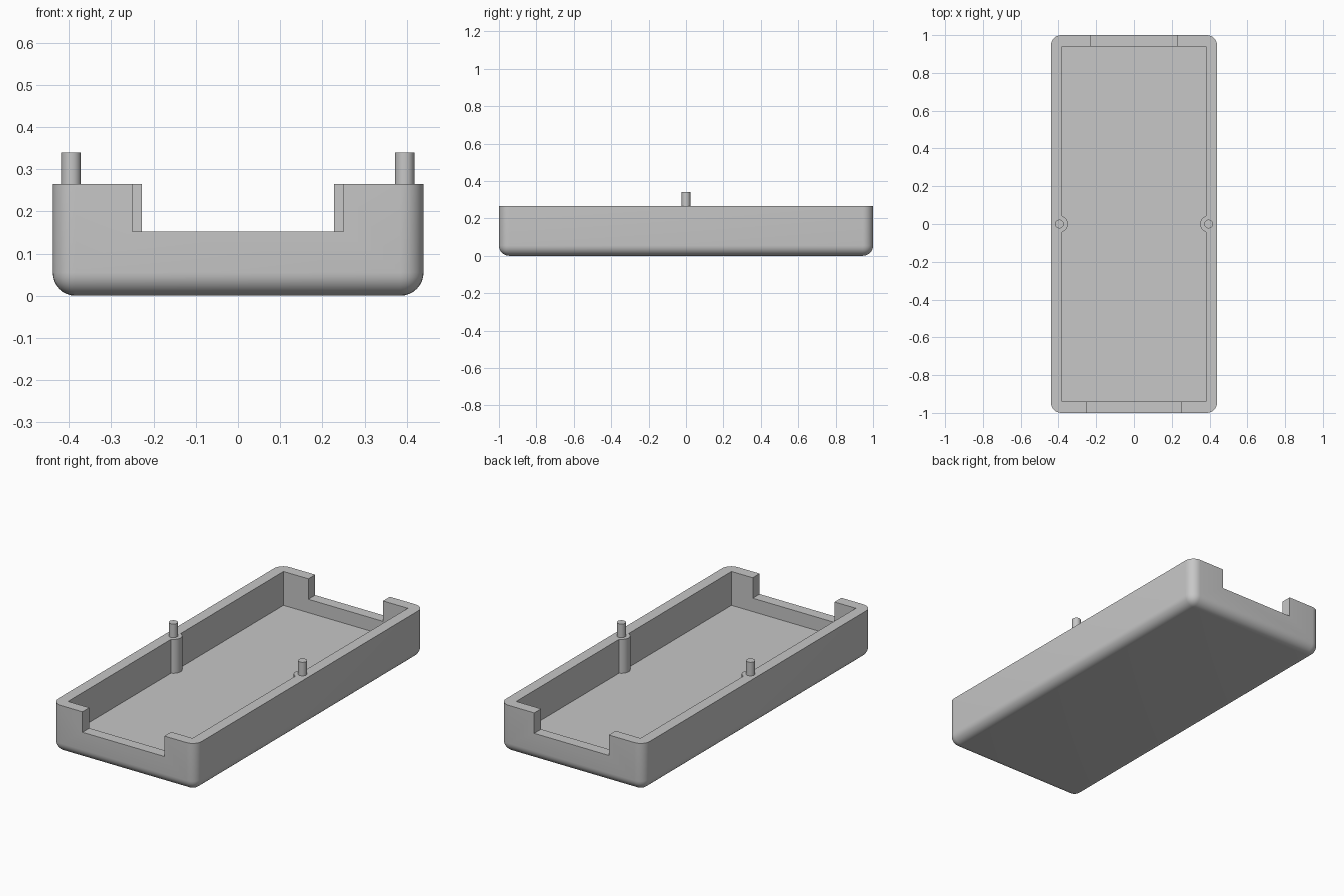
import bpy
import bmesh
from mathutils import Matrix

old = bpy.data.objects.get("Cube")
if old:
    bpy.data.objects.remove(old, do_unlink=True)

HALF_X, HALF_Y, RIM = 0.44, 1.0, 0.265   # outer shell
WALL, FLOOR, ROUND = 0.06, 0.078, 0.055
NOTCH_Z, PIN_TOP, PIN_X = 0.152, 0.34, 0.395
ABOVE = 0.5                              # cutters reach past the rim

grey = bpy.data.materials.new("plain grey")
grey.use_nodes = True
colour = (0.57, 0.57, 0.57, 1)
grey.diffuse_color = colour
grey.node_tree.nodes["Principled BSDF"].inputs["Base Color"].default_value = colour


def make_object(name, bm):
    mesh = bpy.data.meshes.new(name)
    bm.to_mesh(mesh)
    bm.free()
    mesh.materials.append(grey)
    obj = bpy.data.objects.new(name, mesh)
    bpy.context.collection.objects.link(obj)
    return obj


def box(name, x, y0, y1, z0, z1, rounding=0):
    """Box spanning -x..x, with all but its top edges optionally rounded."""
    bm = bmesh.new()
    bmesh.ops.create_cube(bm, size=1)
    bmesh.ops.scale(bm, vec=(2 * x, y1 - y0, z1 - z0), verts=bm.verts)
    bmesh.ops.translate(bm, vec=(0, (y0 + y1) / 2, (z0 + z1) / 2), verts=bm.verts)
    if rounding:
        edges = [e for e in bm.edges if min(v.co.z for v in e.verts) < z1 - 0.001]
        bmesh.ops.bevel(bm, geom=edges, offset=rounding, segments=8,
                        profile=0.5, affect='EDGES')
    return make_object(name, bm)


def cylinder(name, x, radius, z0, z1):
    bm = bmesh.new()
    bmesh.ops.create_cone(bm, cap_ends=True, segments=32, radius1=radius,
                          radius2=radius, depth=z1 - z0,
                          matrix=Matrix.Translation((x, 0, (z0 + z1) / 2)))
    return make_object(name, bm)


def cut(obj, cutter):
    """Subtract the cutter from the object, then discard the cutter."""
    cutter.hide_render = True
    mod = obj.modifiers.new("cut", 'BOOLEAN')
    mod.operation = 'DIFFERENCE'
    mod.solver = 'EXACT'
    mod.object = cutter
    bpy.context.view_layer.objects.active = obj
    bpy.ops.object.modifier_apply(modifier=mod.name)
    bpy.data.objects.remove(cutter, do_unlink=True)


def smooth(obj):
    bpy.ops.object.select_all(action='DESELECT')
    obj.select_set(True)
    bpy.context.view_layer.objects.active = obj
    bpy.ops.object.shade_smooth_by_angle(angle=0.6)


# Cavity, leaving material for the round bosses on the side walls
cavity = box("cavity_cutter", HALF_X - WALL, WALL - HALF_Y, HALF_Y - WALL, FLOOR, ABOVE)
for side in (-1, 1):
    cut(cavity, cylinder("boss_space", side * PIN_X, 0.0445, 0, ABOVE + 0.1))

# Open tray with a notch in each end wall, the front one slightly wider
tray = box("tray", HALF_X, -HALF_Y, HALF_Y, 0, RIM, ROUND)
cut(tray, cavity)
cut(tray, box("front_notch", 0.25, -HALF_Y - 0.1, -HALF_Y + WALL + 0.02, NOTCH_Z, ABOVE))
cut(tray, box("back_notch", 0.228, HALF_Y - WALL - 0.02, HALF_Y + 0.1, NOTCH_Z, ABOVE))
smooth(tray)

# Locating pins standing on the bosses
for name, side in (("right_pin", -1), ("left_pin", 1)):
    smooth(cylinder(name, side * PIN_X, 0.023, RIM - 0.02, PIN_TOP))
